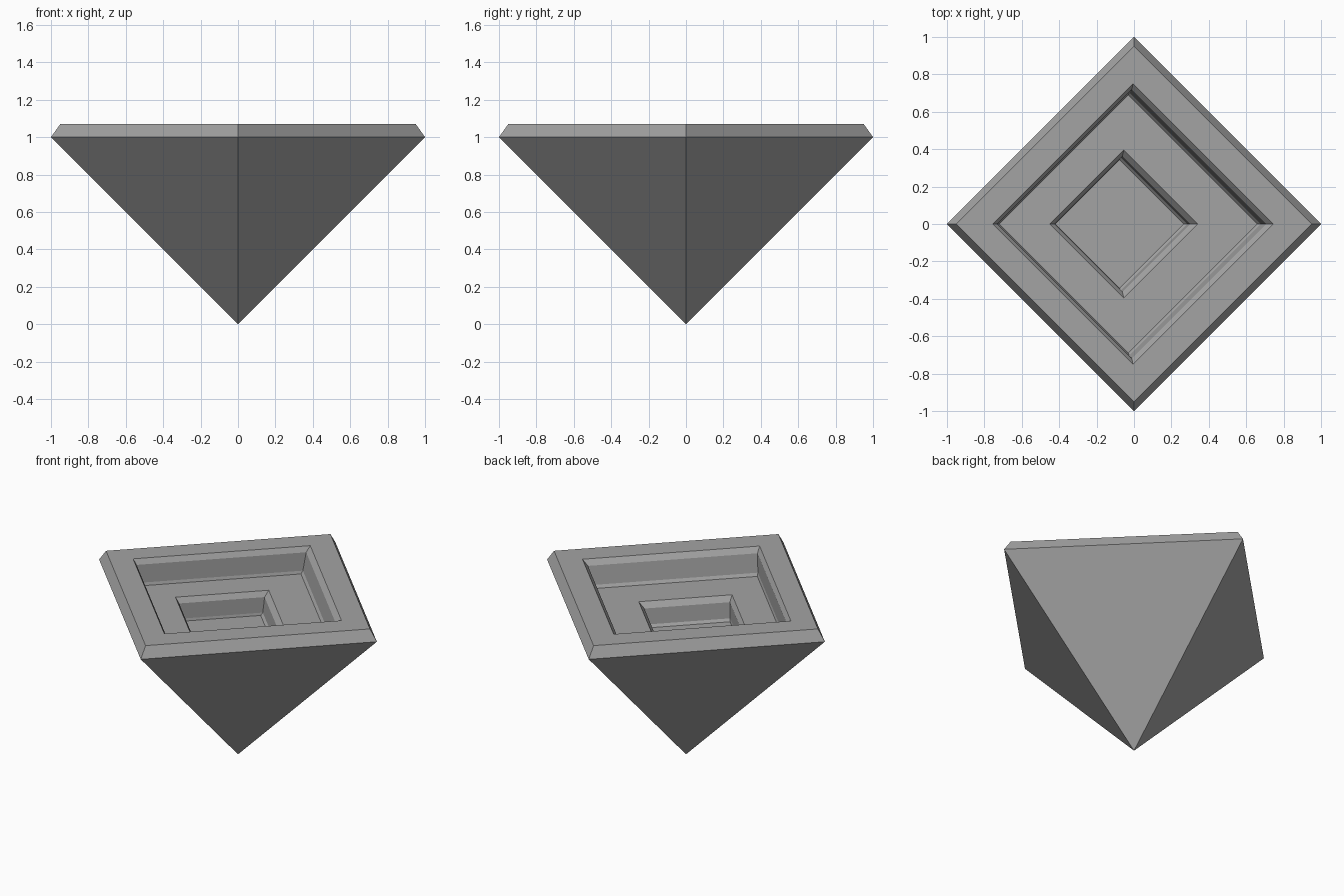
import bpy
import bmesh

cube = bpy.data.objects.get("Cube")
if cube:
    bpy.data.objects.remove(cube, do_unlink=True)

# Single stone grey
grey = bpy.data.materials.new("stone_grey")
grey.use_nodes = True
colour = (0.37, 0.37, 0.37, 1)
grey.diffuse_color = colour
grey.node_tree.nodes["Principled BSDF"].inputs["Base Color"].default_value = colour

bm = bmesh.new()


def diamond(centre, radius, z):
    """Ring of four corners pointing along the x and y axes."""
    corners = ((1, 0), (0, 1), (-1, 0), (0, -1))
    return [bm.verts.new((centre + radius * x, radius * y, z)) for x, y in corners]


# Each ring: centre x, corner radius, height
rings = [
    # bevelled rim
    (0, 1, 1.0), (0, 0.95, 1.07),
    # outer recess: bevel, wall, lower bevel
    (-0.005, 0.75, 1.07), (-0.012, 0.718, 1.037),
    (-0.025, 0.703, 0.92), (-0.03, 0.69, 0.902),
    # inner recess: bevel, wall, lower bevel
    (-0.055, 0.395, 0.902), (-0.062, 0.362, 0.868),
    (-0.07, 0.355, 0.768), (-0.077, 0.343, 0.752),
]

# Inverted pyramid body
tip = bm.verts.new((0, 0, 0))
lower = diamond(*rings[0])
for i in range(4):
    bm.faces.new((tip, lower[(i + 1) % 4], lower[i]))

# Rim and stepped recesses
for ring in rings[1:]:
    upper = diamond(*ring)
    for i in range(4):
        j = (i + 1) % 4
        bm.faces.new((lower[i], lower[j], upper[j], upper[i]))
    lower = upper

# Floor of the inner recess
bm.faces.new(lower)
bmesh.ops.recalc_face_normals(bm, faces=bm.faces)

mesh = bpy.data.meshes.new("stepped_pyramid")
bm.to_mesh(mesh)
bm.free()
mesh.materials.append(grey)
pyramid = bpy.data.objects.new("stepped_pyramid", mesh)
bpy.context.collection.objects.link(pyramid)
